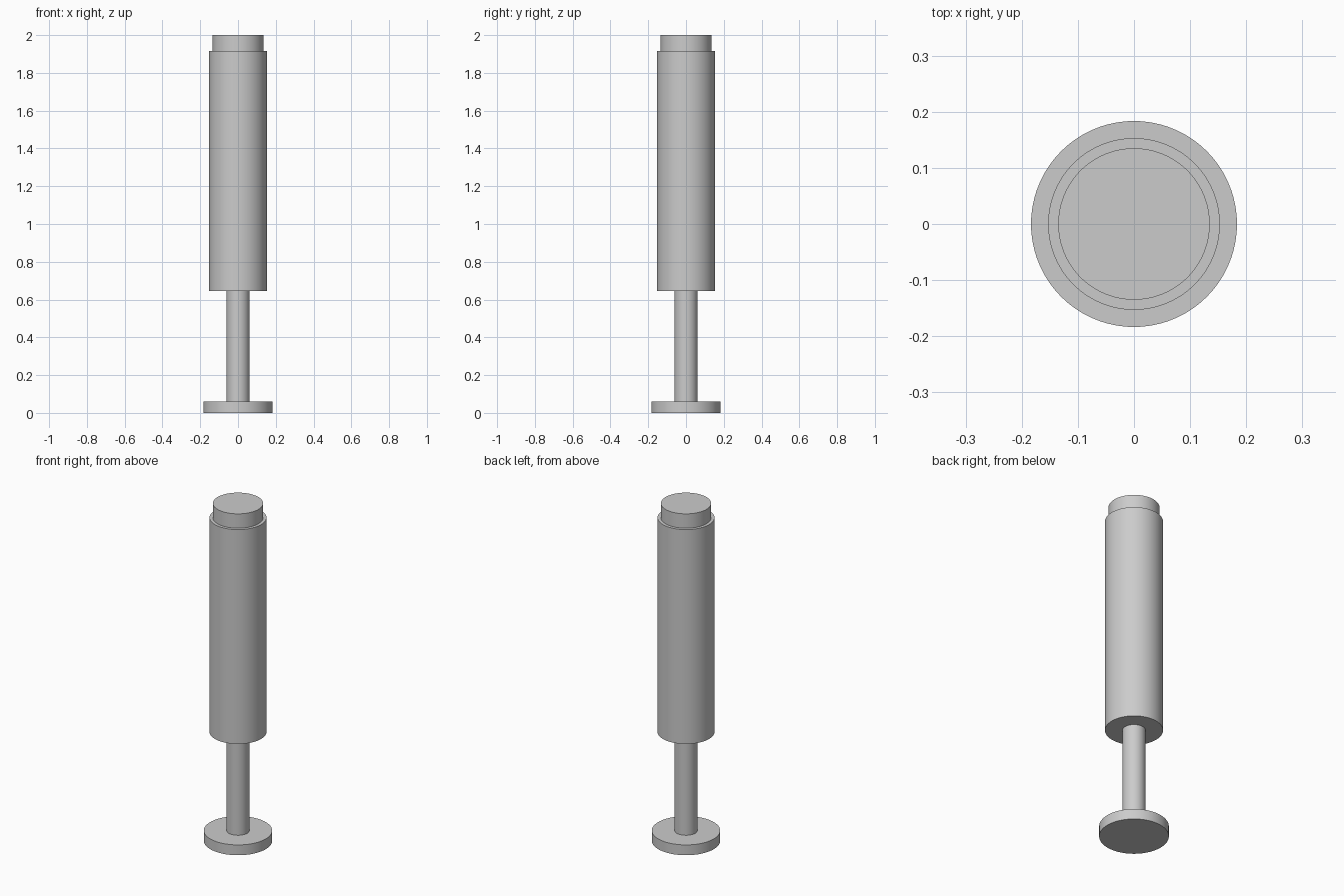
import bpy
import math

default_cube = bpy.data.objects.get("Cube")
if default_cube:
    bpy.data.objects.remove(default_cube, do_unlink=True)

# Single flat grey
GREY = (0.6, 0.6, 0.6, 1.0)
grey = bpy.data.materials.new("grey_metal")
grey.use_nodes = True
grey.diffuse_color = GREY
grey.node_tree.nodes["Principled BSDF"].inputs["Base Color"].default_value = GREY


def cylinder(name, radius, bottom, top):
    """Upright smooth cylinder spanning two heights."""
    bpy.ops.mesh.primitive_cylinder_add(
        vertices=96, radius=radius, depth=top - bottom,
        location=(0, 0, (bottom + top) / 2))
    part = bpy.context.object
    part.name = name
    part.data.materials.append(grey)
    bpy.ops.object.shade_smooth_by_angle(angle=math.radians(30))
    return part


# Stacked parts from the floor up
cylinder("base_disc", 0.1835, 0.0, 0.061)
cylinder("rod", 0.061, 0.061, 0.645)
cylinder("main_body", 0.153, 0.645, 1.915)
cylinder("top_cap", 0.135, 1.915, 2.0)
